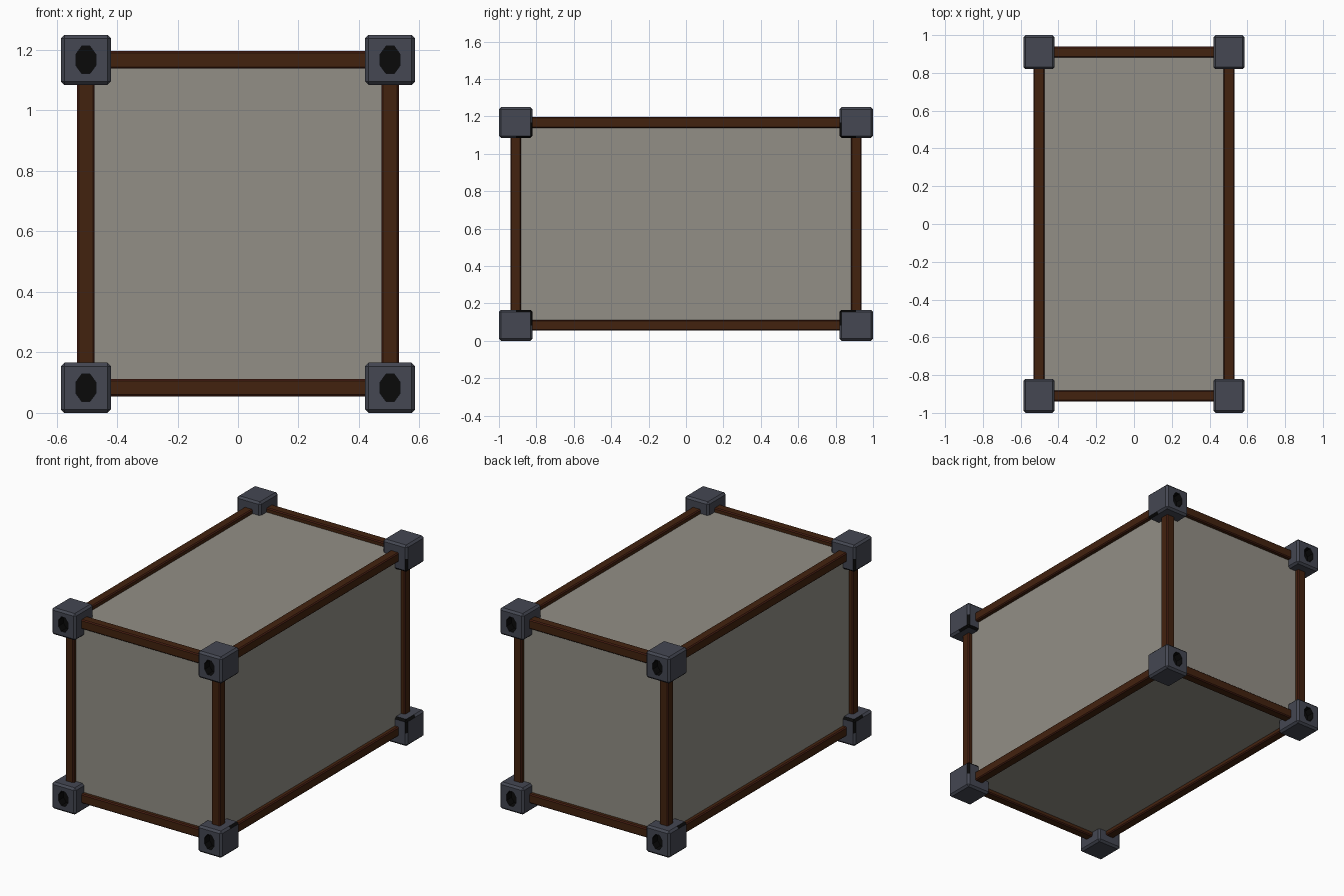
import bpy, bmesh, math
from mathutils import Vector, Matrix

if "Cube" in bpy.data.objects:
    bpy.data.objects.remove(bpy.data.objects["Cube"])


def mat(name, rgb):
    m = bpy.data.materials.new(name)
    m.diffuse_color = (*rgb, 1)
    m.use_nodes = True
    m.node_tree.nodes["Principled BSDF"].inputs["Base Color"].default_value = m.diffuse_color
    return m


SLATE = mat("slate blue grey", (0.058, 0.063, 0.084))
BLACK = mat("black", (0.003, 0.003, 0.003))
BROWN = mat("dark brown", (0.055, 0.016, 0.0045))
RED_BROWN = mat("red brown", (0.065, 0.013, 0.006))
GREY = mat("warm grey", (0.29, 0.275, 0.24))

MID = Vector((0, 0, 0.625))             # centre of the crate
C = Vector((0.503, -0.91, -0.542))      # a corner, relative to the centre


def make(name, bm, mats, mirror=(False, False, False)):
    me = bpy.data.meshes.new(name)
    bm.to_mesh(me)
    bm.free()
    ob = bpy.data.objects.new(name, me)
    ob.location = MID
    for m in mats:
        me.materials.append(m)
    bpy.context.collection.objects.link(ob)
    if any(mirror):
        md = ob.modifiers.new("mirror", 'MIRROR')
        md.use_axis = mirror
        md.use_mirror_merge = False
    return ob


def bevelled_box(center, size, width):
    bm = bmesh.new()
    bmesh.ops.create_cube(bm, size=1)
    bmesh.ops.scale(bm, vec=size, verts=bm.verts)
    bmesh.ops.bevel(bm, geom=bm.edges[:], offset=width, segments=1, affect='EDGES')
    bmesh.ops.translate(bm, vec=center, verts=bm.verts)
    bm.normal_update()
    return bm


# corner blocks, with black edges in the octant facing the frame
bm = bevelled_box(C, (0.166, 0.18, 0.166), 0.012)
for axis in ((1, 0, 0), (0, 1, 0), (0, 0, 1)):
    bmesh.ops.bisect_plane(bm, geom=bm.verts[:] + bm.edges[:] + bm.faces[:],
                           plane_co=C, plane_no=axis)
bm.normal_update()
for f in bm.faces:
    d = f.calc_center_median() - C
    if max(abs(n) for n in f.normal) < 0.95 and min(d) > 0:
        f.material_index = 1
blocks = make("corner_blocks", bm, (SLATE, BLACK))

# tall octagonal sockets on the front and back ends
bm = bmesh.new()
bmesh.ops.create_cone(bm, cap_ends=True, segments=8, radius1=0.5, radius2=0.5, depth=1,
                      matrix=Matrix.Rotation(math.pi / 2, 4, 'X') @ Matrix.Rotation(math.pi / 8, 4, 'Z'))
bmesh.ops.scale(bm, vec=(0.071, 0.1, 0.098), verts=bm.verts)
bmesh.ops.translate(bm, vec=C + Vector((0, -0.09, 0)), verts=bm.verts)
for f in bm.faces:
    f.material_index = 1
cutter = make("socket_cutter", bm, (SLATE, BLACK))
cutter.hide_render = True
cutter.hide_set(True)
cut = blocks.modifiers.new("socket", 'BOOLEAN')
cut.operation = 'DIFFERENCE'
cut.object = cutter
md = blocks.modifiers.new("mirror", 'MIRROR')
md.use_axis = (True, True, True)
md.use_mirror_merge = False

# wooden bars, one along each axis, mirrored to all four edges
for i, name in enumerate(("cross_bars", "long_rails", "corner_posts")):
    pos, size = C.copy(), Vector((0.058, 0.058, 0.058))
    pos[i] = 0
    size[i] = 2 * abs(C[i]) - 0.13
    bm = bevelled_box(pos, size, 0.006)
    for f in bm.faces:
        f.material_index = int(max(abs(n) for n in f.normal) < 0.95)
    make(name, bm, (BROWN, RED_BROWN), [k != i for k in range(3)])

# flat panels running along the middle of the bars
for i, name in enumerate(("side_panels", "end_panels", "top_and_bottom_panels")):
    pos, size = Vector((0, 0, 0)), Vector([2 * abs(c) for c in C])
    pos[i], size[i] = C[i], 0.006
    bm = bmesh.new()
    bmesh.ops.create_cube(bm, size=1)
    bmesh.ops.scale(bm, vec=size, verts=bm.verts)
    bmesh.ops.translate(bm, vec=pos, verts=bm.verts)
    make(name, bm, (GREY,), [k == i for k in range(3)])
